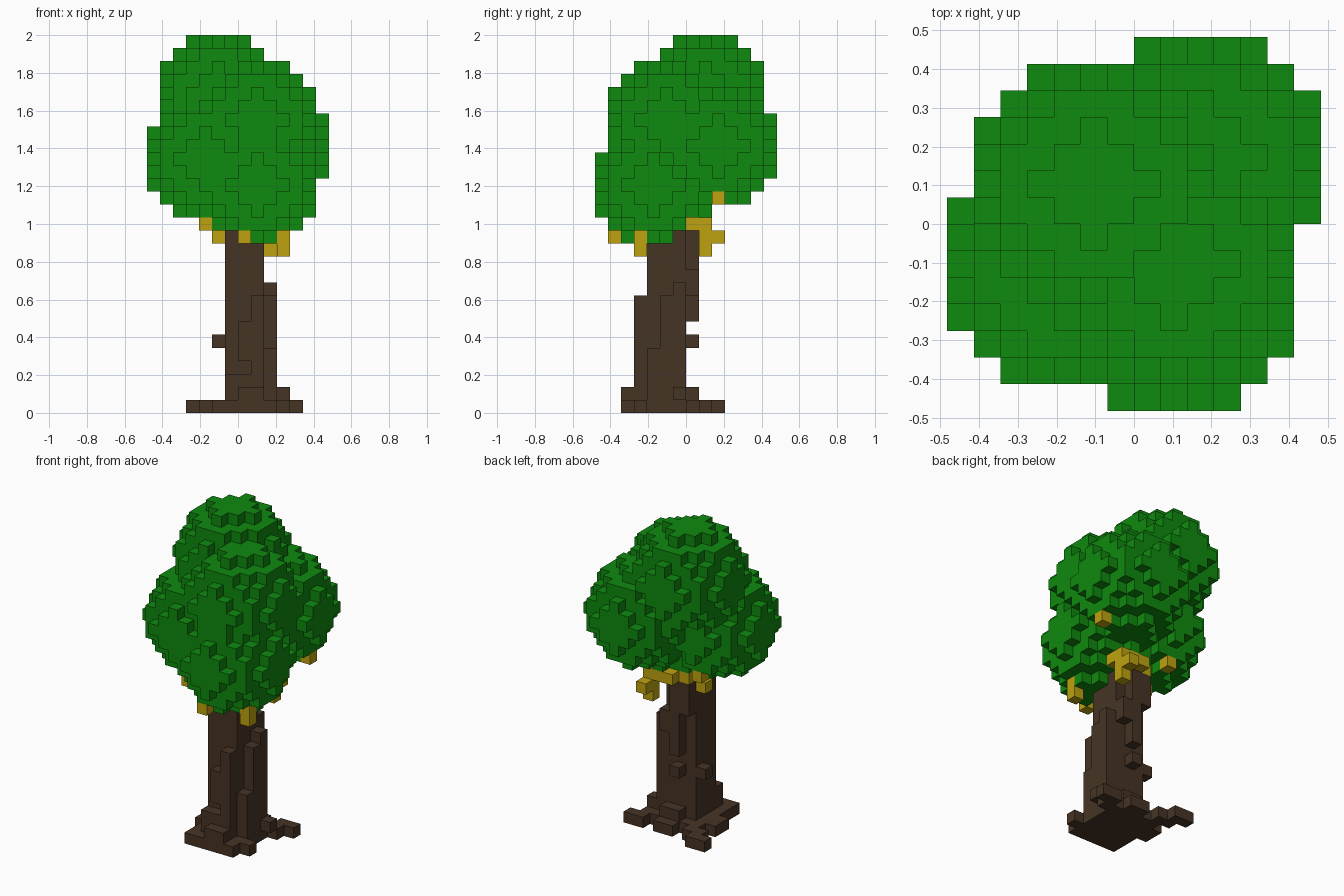
import bpy, bmesh
from mathutils import Vector

cube = bpy.data.objects.get("Cube")
if cube:
    bpy.data.objects.remove(cube, do_unlink=True)

V = 2 / 29  # edge of one block


def material(name, rgb):
    m = bpy.data.materials.new(name)
    m.diffuse_color = (*rgb, 1)
    m.use_nodes = True
    bsdf = m.node_tree.nodes["Principled BSDF"]
    bsdf.inputs["Base Color"].default_value = (*rgb, 1)
    bsdf.inputs["Roughness"].default_value = 0.9
    return m


def box(x0, x1, y0, y1, z0, z1):
    """Block cells in half-open ranges."""
    return {(x, y, z) for x in range(x0, x1) for y in range(y0, y1) for z in range(z0, z1)}


def ball(cx, cy, cz, r=4.5):
    """Block cells inside a sphere centred on cell (cx, cy, cz)."""
    n = int(r) + 1
    return {(cx + x, cy + y, cz + z)
            for x in range(-n, n + 1) for y in range(-n, n + 1) for z in range(-n, n + 1)
            if x * x + y * y + z * z <= r * r}


DIRS = [Vector(d) for d in ((1, 0, 0), (-1, 0, 0), (0, 1, 0), (0, -1, 0), (0, 0, 1), (0, 0, -1))]


def build(name, cells, solid, mat):
    """Make the outer faces of a set of blocks, skipping faces hidden by other blocks."""
    bm = bmesh.new()
    verts = {}

    def vert(p):
        key = tuple(round(c) for c in p)
        if key not in verts:
            verts[key] = bm.verts.new(Vector(key) * V)
        return verts[key]

    for cell in sorted(cells):
        mid = Vector(cell) + Vector((0.5, 0.5, 0.5))
        for d in DIRS:
            if tuple(int(c + e) for c, e in zip(cell, d)) in solid:
                continue
            u = Vector((d.y, d.z, d.x))
            w = d.cross(u)
            bm.faces.new([vert(mid + (d + u * a + w * b) / 2)
                          for a, b in ((-1, -1), (1, -1), (1, 1), (-1, 1))])
    me = bpy.data.meshes.new(name)
    bm.to_mesh(me)
    bm.free()
    me.materials.append(mat)
    ob = bpy.data.objects.new(name, me)
    bpy.context.collection.objects.link(ob)


# Trunk: square core with bark ridges and knobs
trunk = box(-1, 2, -3, 0, 0, 15)
trunk |= box(1, 2, -4, -3, 1, 9) | box(0, 1, -4, -3, 4, 7) | box(-1, 1, -4, -3, 1, 3)
trunk |= box(2, 3, -1, 0, 1, 10) | box(2, 3, -2, -1, 1, 9) | box(2, 3, -3, -2, 1, 5)
trunk |= box(0, 1, 0, 1, 7, 14) | box(1, 2, 0, 1, 9, 11) | box(-1, 0, 0, 1, 11, 14)
trunk |= {(0, 0, 5), (-2, -1, 5), (0, 0, 1), (1, 0, 1), (3, -1, 1), (1, -5, 1), (0, -5, 1)}

# Roots: flat pad with crooked spurs
roots = box(-2, 3, -5, 1, 0, 1)
roots |= {(x, y, 0) for x, y in ((3, -4), (3, 0), (3, 1), (4, 1), (-3, -1), (-3, -2),
                                 (-2, 1), (-3, 1), (-3, 2), (-4, 2), (0, 1), (1, 1))}

# Yellow clusters hanging under the crown
clusters = {(0, -6, 13), (3, -4, 13), (3, -4, 12), (-3, -4, 14), (-2, -1, 13),
            (2, 1, 12), (2, 1, 13), (2, 2, 13), (5, 2, 16), (-3, 1, 15),
            (-1, 0, 14), (0, 0, 14), (0, 1, 14), (1, 0, 14), (1, 1, 14), (2, 0, 14), (2, 1, 14)}

# Crown: five overlapping balls of leaves
crown = set()
for centre in ((-2, 1, 24), (1, -2, 22), (2, 2, 20), (-3, -2, 19), (1, -3, 17)):
    crown |= ball(*centre)

# Each block belongs to one part only
roots -= trunk
clusters -= trunk | roots
crown -= trunk | roots | clusters
solid = trunk | roots | clusters | crown

bark = material("bark brown", (0.061, 0.034, 0.018))
leaf = material("leaf green", (0.0045, 0.254, 0.0045))
gold = material("golden yellow", (0.515, 0.365, 0.005))

build("trunk", trunk, solid, bark)
build("roots", roots, solid, bark)
build("yellow_clusters", clusters, solid, gold)
build("leaf_crown", crown, solid, leaf)
